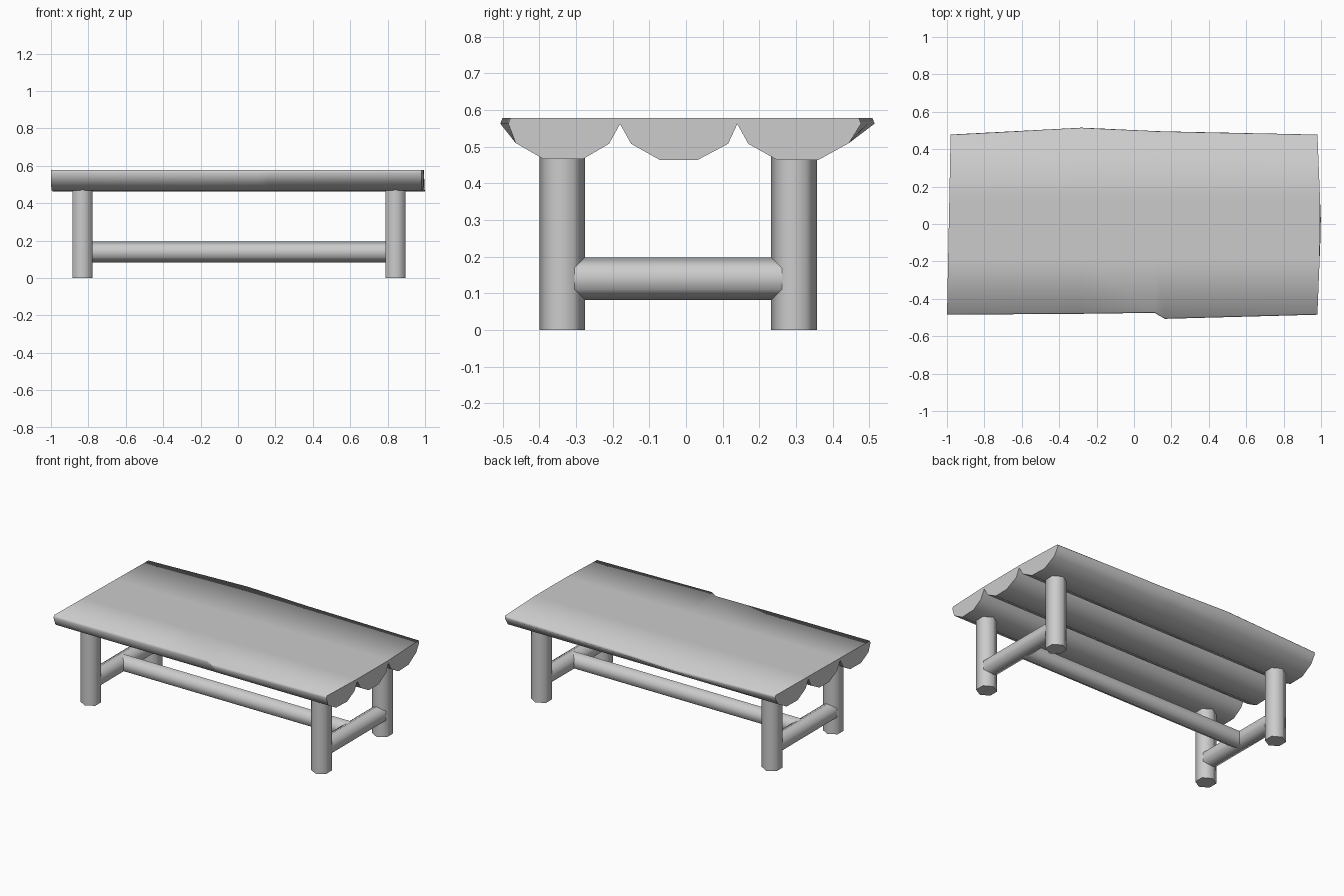
import bpy, bmesh
from math import pi, cos, sin
from mathutils import Vector

cube = bpy.data.objects.get("Cube")
if cube:
    bpy.data.objects.remove(cube, do_unlink=True)

wood = bpy.data.materials.new("pale grey wood")
wood.use_nodes = True
GREY = (0.6, 0.6, 0.6, 1)
wood.diffuse_color = GREY
wood.node_tree.nodes["Principled BSDF"].inputs["Base Color"].default_value = GREY


def loft(name, rings, crease=()):
    """Skin closed rings of points, smooth along the sides with crisp flat ends."""
    bm = bmesh.new()
    loops = [[bm.verts.new(p) for p in ring] for ring in rings]
    n = len(rings[0])
    for a, b in zip(loops, loops[1:]):
        for i in range(n):
            j = (i + 1) % n
            bm.faces.new((a[i], a[j], b[j], b[i])).smooth = True
        for i in crease:
            bm.edges.get((a[i], b[i])).smooth = False
    for end in (loops[0], loops[-1]):
        cap = bm.faces.new(end)
        for e in cap.edges:
            e.smooth = False
    bmesh.ops.recalc_face_normals(bm, faces=bm.faces[:])
    mesh = bpy.data.meshes.new(name)
    bm.to_mesh(mesh)
    bm.free()
    mesh.materials.append(wood)
    obj = bpy.data.objects.new(name, mesh)
    bpy.context.collection.objects.link(obj)
    return obj


def pole(name, start, end, radius, corner, side):
    """Six-sided pole; 'corner' is the direction one of its edges points to."""
    corner, side = Vector(corner) * radius, Vector(side) * radius
    ring = [corner * cos(k * pi / 3) + side * sin(k * pi / 3) for k in range(6)]
    loft(name, [[Vector(p) + v for v in ring] for p in (start, end)])


# Table top: three half logs side by side, with slightly wavy outer edges
TOP = 0.578
underside = [(-0.465, 0.51), (-0.39, 0.467), (-0.28, 0.467), (-0.21, 0.508),
             (-0.18, 0.562), (-0.15, 0.508), (-0.07, 0.463), (0.03, 0.463),
             (0.115, 0.508), (0.14, 0.562), (0.17, 0.508), (0.25, 0.463),
             (0.36, 0.463), (0.445, 0.51)]
# x, front edge, back edge
stations = [(-1, -0.485, 0.478), (-0.28, -0.48, 0.515), (0.11, -0.475, 0.497),
            (0.165, -0.507, 0.495), (1, -0.485, 0.478)]


def end_x(x, y):
    if x == -1:
        return -0.99 + 0.02 * y
    if x == 1:
        return 1 - 0.04 * abs(y)
    return x


rings = []
for x, front, back in stations:
    section = [(front + 0.006, TOP), (front, 0.563), *underside,
               (back, 0.563), (back - 0.006, TOP), (0.14, TOP), (-0.18, TOP)]
    rings.append([(end_x(x, y), y, z) for y, z in section])
loft("table_top", rings, crease=(6, 11))

# Legs, with a low rail between each pair
for side_name, x in (("right", -0.832), ("left", 0.842)):
    for end_name, y in (("front", -0.338), ("back", 0.295)):
        pole(f"{end_name}_{side_name}_leg", (x, y, 0), (x, y, 0.5),
             0.0625, (0, 1, 0), (1, 0, 0))
    pole(f"{side_name}_rail", (x, -0.338, 0.14), (x, 0.295, 0.14),
         0.058, (0, 0, 1), (1, 0, 0))

# Long stretcher joining the two rails
pole("long_stretcher", (-0.832, -0.02, 0.14), (0.842, -0.02, 0.14),
     0.056, (0, 0, 1), (0, 1, 0))
